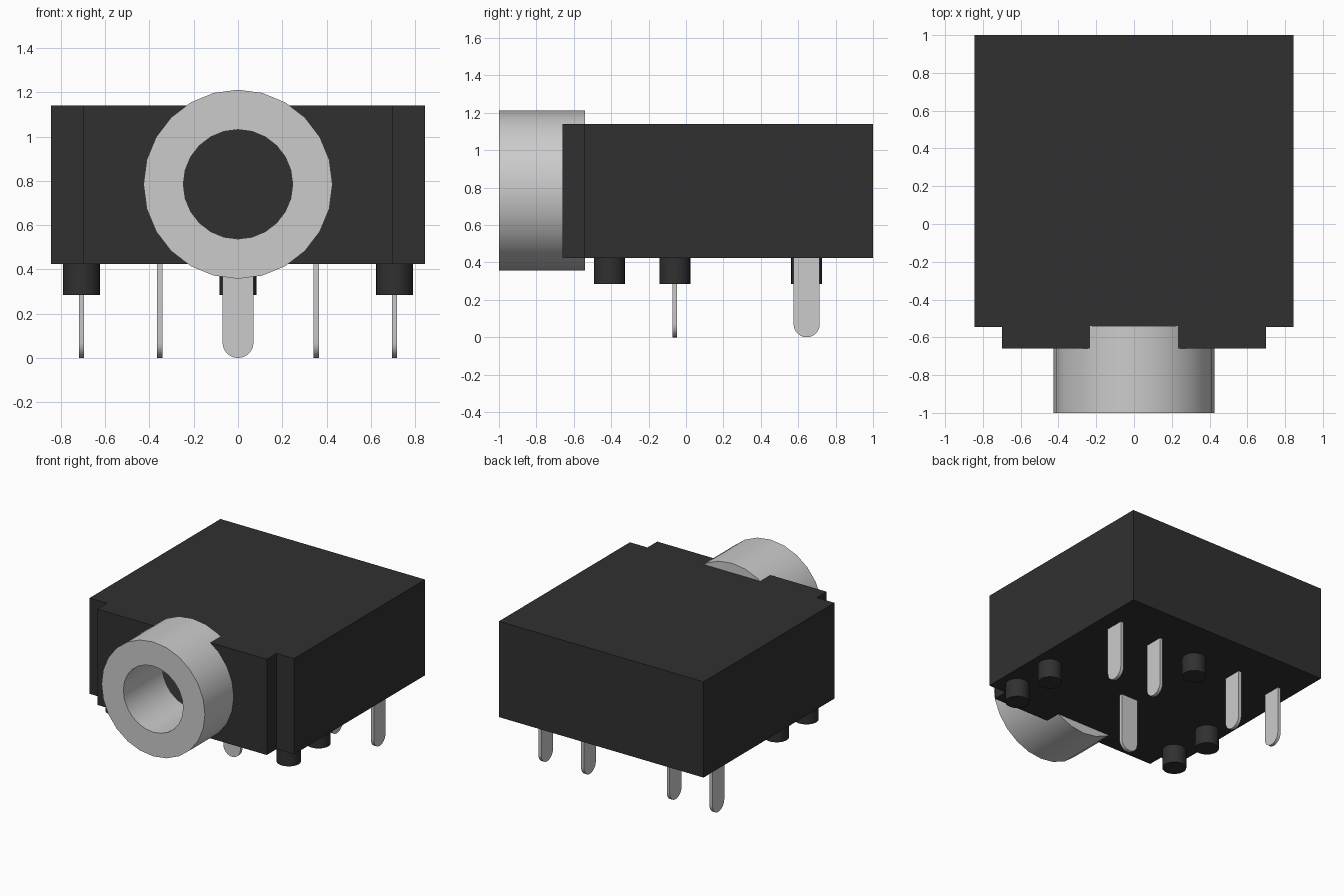
import bpy, bmesh, math
from mathutils import Vector

if "Cube" in bpy.data.objects:
    bpy.data.objects.remove(bpy.data.objects["Cube"])

black = bpy.data.materials.new("black_plastic")
black.diffuse_color = (0.03, 0.03, 0.03, 1)
black.use_nodes = True
black.node_tree.nodes["Principled BSDF"].inputs["Base Color"].default_value = black.diffuse_color

Z0, Z1 = 0.425, 1.14           # housing bottom and top
AXIS_Z, R_OUT, R_IN = 0.785, 0.427, 0.247
Y_FRONT, Y_SEAT = -1.0, -0.54  # socket barrel ends
SIDES = 24


def make(name, bm, mat=None, smooth=False):
    bmesh.ops.recalc_face_normals(bm, faces=bm.faces)
    me = bpy.data.meshes.new(name)
    bm.to_mesh(me)
    bm.free()
    ob = bpy.data.objects.new(name, me)
    bpy.context.collection.objects.link(ob)
    if mat:
        me.materials.append(mat)
    bpy.ops.object.select_all(action='DESELECT')
    ob.select_set(True)
    bpy.context.view_layer.objects.active = ob
    if smooth:
        bpy.ops.object.shade_smooth_by_angle(angle=math.radians(35))
    return ob


def prism(name, outline, offset, mat=None, smooth=False):
    """Extrude a closed outline along an offset."""
    bm = bmesh.new()
    face = bm.faces.new([bm.verts.new(p) for p in outline])
    out = bmesh.ops.extrude_face_region(bm, geom=[face], use_keep_orig=True)
    verts = [g for g in out["geom"] if isinstance(g, bmesh.types.BMVert)]
    bmesh.ops.translate(bm, verts=verts, vec=Vector(offset))
    return make(name, bm, mat, smooth)


def ring(r, y):
    return [(r * math.cos(2 * math.pi * i / SIDES), y,
             AXIS_Z + r * math.sin(2 * math.pi * i / SIDES)) for i in range(SIDES)]


# Housing with stepped front
half = [(0.70, -0.66), (0.70, -0.545), (0.845, -0.545), (0.845, 1.0)]
outline = half + [(-x, y) for x, y in reversed(half)]
body = prism("housing", [(x, y, Z0) for x, y in outline], (0, 0, Z1 - Z0), black)

# Seat for the barrel cut into the front
cutter = prism("barrel_cutter", ring(R_OUT, -1.2), (0, Y_SEAT + 1.2, 0))
cutter.hide_render = True
bpy.context.view_layer.objects.active = body
mod = body.modifiers.new("seat", 'BOOLEAN')
mod.operation = 'DIFFERENCE'
mod.solver = 'EXACT'
mod.object = cutter
bpy.ops.object.modifier_apply(modifier=mod.name)
bpy.data.objects.remove(cutter)

# Open the seat floor so the socket leads into the hollow housing
bm = bmesh.new()
bm.from_mesh(body.data)
floor = [f for f in bm.faces if all(abs(v.co.y - Y_SEAT) < 0.001 for v in f.verts)]
bmesh.ops.delete(bm, geom=floor, context='FACES')
bm.to_mesh(body.data)
bm.free()

# Socket barrel: tube around the plug hole
bm = bmesh.new()
loops = [[bm.verts.new(p) for p in ring(r, y)] for r, y in
         [(R_OUT, Y_FRONT), (R_OUT, Y_SEAT), (R_IN, Y_SEAT), (R_IN, Y_FRONT)]]
for k in range(4):
    a, b = loops[k], loops[(k + 1) % 4]
    for i in range(SIDES):
        j = (i + 1) % SIDES
        bm.faces.new((a[i], a[j], b[j], b[i]))
make("socket_barrel", bm, smooth=True)

# Locating pegs under the housing
PEG_R = 0.083
for n, (px, py) in enumerate([(-0.707, -0.41), (0.707, -0.41), (-0.707, -0.06),
                              (0.707, -0.06), (0, 0.645)]):
    circle = [(px + PEG_R * math.cos(2 * math.pi * i / SIDES),
               py + PEG_R * math.sin(2 * math.pi * i / SIDES), 0.285)
              for i in range(SIDES)]
    prism(f"locating_peg_{n + 1}", circle, (0, 0, Z0 - 0.285), black, True)

# Flat contact pins with rounded tips
W, T = 0.07, 0.024
profile = [(W, Z0)] + [(W * math.cos(math.pi * i / 12), W - W * math.sin(math.pi * i / 12))
                       for i in range(13)] + [(-W, Z0)]
for n, px in enumerate([-0.707, -0.354, 0.354, 0.707]):
    prism(f"side_pin_{n + 1}", [(px - T / 2, 0.645 + u, z) for u, z in profile],
          (T, 0, 0), None, True)
prism("front_pin", [(u, -0.06 - T / 2, z) for u, z in profile], (0, T, 0), None, True)
